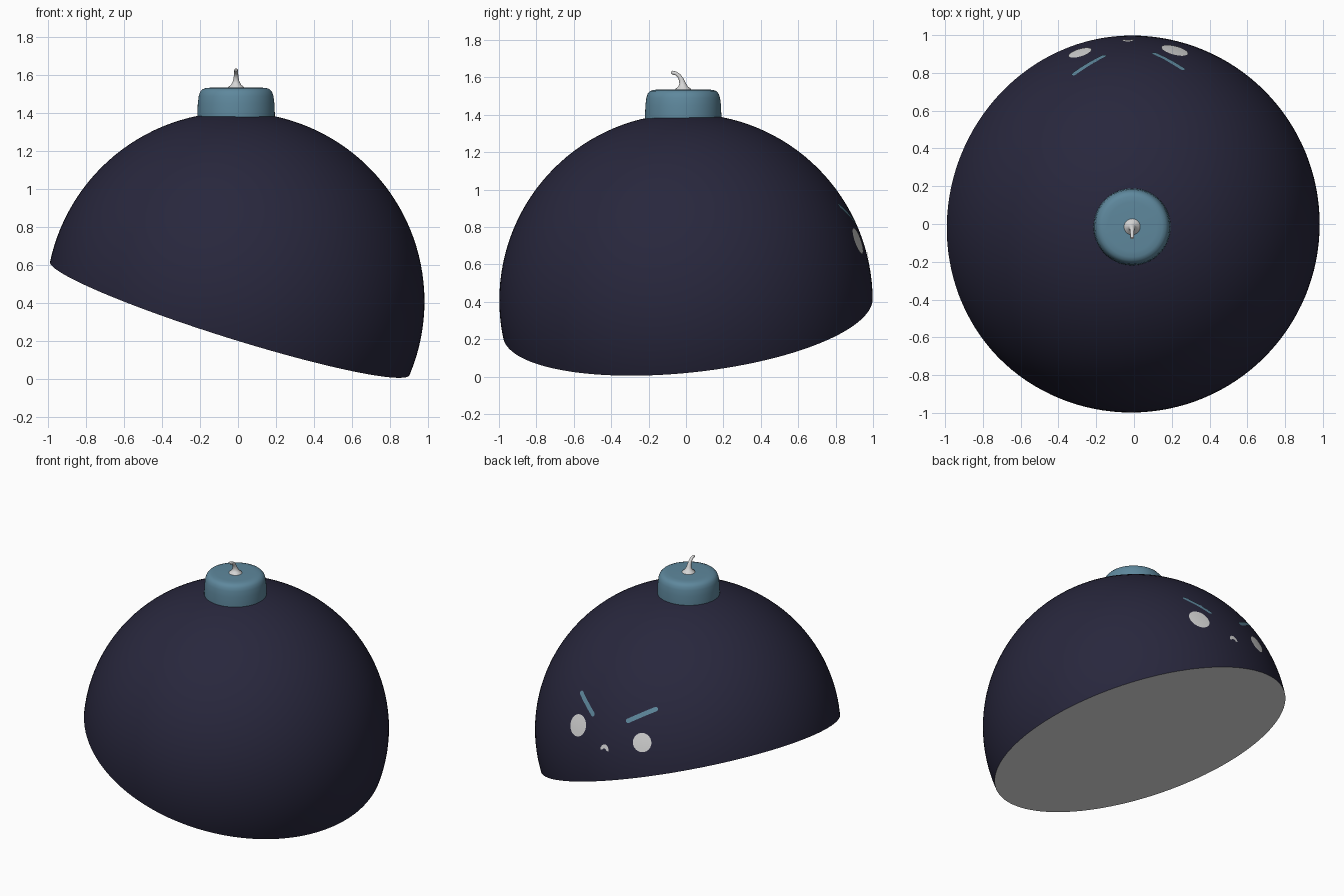
import bpy, bmesh, math
from mathutils import Vector

if "Cube" in bpy.data.objects:
    bpy.data.objects.remove(bpy.data.objects["Cube"])

C = Vector((-0.015, 0.0, 0.408))   # sphere centre
R = 0.998


def material(name, rgb):
    m = bpy.data.materials.new(name)
    m.diffuse_color = (*rgb, 1)
    m.use_nodes = True
    m.node_tree.nodes["Principled BSDF"].inputs["Base Color"].default_value = m.diffuse_color
    return m


navy = material("dark navy", (0.021, 0.020, 0.046))
teal = material("dusty teal", (0.112, 0.245, 0.335))
white = material("soft white", (0.68, 0.68, 0.68))


def finish(bm, name, mats, angle=40):
    me = bpy.data.meshes.new(name)
    bm.to_mesh(me)
    bm.free()
    for m in mats:
        me.materials.append(m)
    ob = bpy.data.objects.new(name, me)
    bpy.context.collection.objects.link(ob)
    bpy.ops.object.select_all(action='DESELECT')
    ob.select_set(True)
    bpy.context.view_layer.objects.active = ob
    bpy.ops.object.shade_smooth_by_angle(angle=math.radians(angle))
    return ob


# Dome: sphere cut by a slanted plane, flat pale underside
bm = bmesh.new()
bmesh.ops.create_uvsphere(bm, u_segments=128, v_segments=64, radius=R)
bmesh.ops.translate(bm, verts=bm.verts, vec=C)
cut = bmesh.ops.bisect_plane(bm, geom=bm.verts[:] + bm.edges[:] + bm.faces[:],
                             plane_co=(0, 0, 0.304), plane_no=(0.315, -0.107, 1),
                             clear_inner=True)
rim = [e for e in cut["geom_cut"] if isinstance(e, bmesh.types.BMEdge)]
for f in bmesh.ops.edgeloop_fill(bm, edges=rim)["faces"]:
    f.material_index = 1
bmesh.ops.recalc_face_normals(bm, faces=bm.faces)
finish(bm, "dome_body", [navy, white])


def rings(name, mat, path, n=48):
    """Skin circles given as (centre, tilt about x, radius) into a closed tube."""
    bm = bmesh.new()
    prev = None
    for c, tilt, r in path:
        ring = []
        for i in range(n):
            a = 2 * math.pi * i / n
            u, v = r * math.cos(a), r * math.sin(a)
            ring.append(bm.verts.new((c[0] + u, c[1] + v * math.cos(tilt),
                                      c[2] + v * math.sin(tilt))))
        if prev:
            for i in range(n):
                j = (i + 1) % n
                bm.faces.new((prev[i], prev[j], ring[j], ring[i]))
        else:
            bm.faces.new(ring[::-1])
        prev = ring
    bm.faces.new(prev)
    bmesh.ops.recalc_face_normals(bm, faces=bm.faces)
    return finish(bm, name, [mat])


# Cap: slightly tapered drum with a rounded top edge
X, Y = -0.01, -0.015
profile = [(0.204, 1.35), (0.204, 1.40), (0.202, 1.45), (0.197, 1.49), (0.190, 1.512),
           (0.178, 1.526), (0.160, 1.533), (0.13, 1.535)]
rings("cap", teal, [((X, Y, z), 0, r) for r, z in profile], 64)

# Stem: flared base curling towards the front
stem = [(-0.015, 1.530, 0, 0.046), (-0.015, 1.540, 0, 0.040), (-0.016, 1.550, 0.05, 0.026),
        (-0.019, 1.568, 0.2, 0.017), (-0.025, 1.588, 0.4, 0.013), (-0.036, 1.607, 0.7, 0.011),
        (-0.052, 1.620, 1.05, 0.010), (-0.072, 1.626, 1.4, 0.010), (-0.079, 1.627, 1.45, 0.005)]
rings("stem", white, [((X, y, z), t, r) for y, z, t, r in stem], 20)


def on_sphere(p, lift=0.004):
    return C + (p - C).normalized() * (R + lift)


def frame(x, z):
    """Point on the back of the dome with its tangent axes."""
    d = Vector((x, 0, z)) - C
    d.y = math.sqrt(R * R - d.x ** 2 - d.z ** 2)
    n = d.normalized()
    side = n.cross(Vector((0, 0, 1))).normalized()
    return C + d, side, side.cross(n).normalized()


def strip(name, mat, pairs):
    """Thin plate following the dome, from pairs of edge points."""
    bm = bmesh.new()
    rows = [[bm.verts.new(on_sphere(a.lerp(b, t / 4))) for t in range(5)] for a, b in pairs]
    for r, s in zip(rows, rows[1:]):
        for i in range(4):
            f = bm.faces.new((r[i], r[i + 1], s[i + 1], s[i]))
            f.normal_update()
            if f.normal.dot(f.calc_center_median() - C) < 0:
                f.normal_flip()
    bmesh.ops.remove_doubles(bm, verts=bm.verts, dist=1e-6)
    finish(bm, name, [mat], 60)


# Eyes: round plates
for name, x, z, r in (("left_eye", -0.285, 0.73, 0.063), ("right_eye", 0.215, 0.725, 0.073)):
    c, s, u = frame(x, z)
    strip(name, white, [(c + s * r * math.cos(a) - u * r * math.sin(a),
                         c + s * r * math.cos(a) + u * r * math.sin(a))
                        for a in [math.pi * (0.01 + 0.98 * i / 24) for i in range(25)]])

# Brows: slanted rounded bars
for name, p, q in (("left_brow", (-0.315, 0.935), (-0.16, 0.845)),
                   ("right_brow", (0.255, 0.91), (0.11, 0.825))):
    a, b = frame(*p)[0], frame(*q)[0]
    along = (b - a).normalized()
    across = along.cross((a + b) / 2 - C).normalized()
    w = 0.015
    steps = [(a - along * w * math.cos(t), w * math.sin(t)) for t in (0.1, 0.4, 0.8, 1.2)]
    steps += [(a.lerp(b, i / 10), w) for i in range(11)]
    steps += [(b + along * w * math.cos(t), w * math.sin(t)) for t in (1.2, 0.8, 0.4, 0.1)]
    strip(name, teal, [(m - across * h, m + across * h) for m, h in steps])

# Mouth: small downturned arc
c, s, u = frame(-0.032, 0.632)
arc = [math.pi * i / 16 for i in range(17)]
strip("mouth", white, [(c + s * 0.016 * math.cos(a) + u * 0.012 * math.sin(a),
                        c + s * 0.032 * math.cos(a) + u * 0.040 * math.sin(a)) for a in arc])
